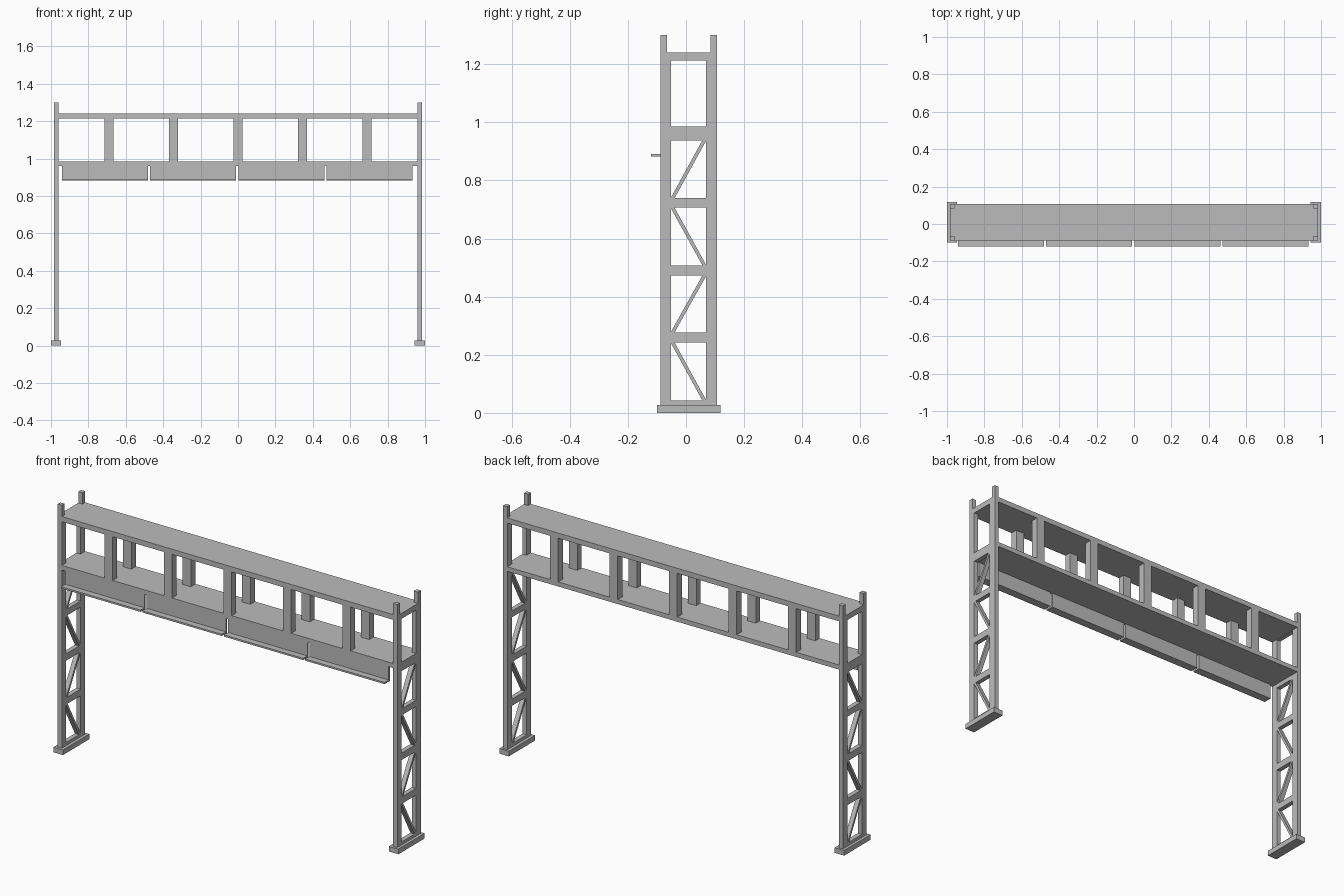
import bpy, math

cube = bpy.data.objects.get("Cube")
if cube:
    bpy.data.objects.remove(cube, do_unlink=True)

steel = bpy.data.materials.new("grey steel")
steel.use_nodes = True
GREY = (0.5, 0.5, 0.5, 1)
steel.diffuse_color = GREY
steel.node_tree.nodes["Principled BSDF"].inputs["Base Color"].default_value = GREY


def box(name, xs, ys, zs, tilt=0):
    """Box between the given x, y and z limits, tilted about x."""
    spans = (xs, ys, zs)
    bpy.ops.mesh.primitive_cube_add(size=1, location=[sum(s) / 2 for s in spans])
    obj = bpy.context.object
    obj.name = name
    obj.scale = [s[1] - s[0] for s in spans]
    obj.rotation_euler.x = tilt
    obj.data.materials.append(steel)
    return obj


FRONT, BACK = -0.087, 0.107        # outer faces of the frame
IN_F, IN_B = -0.051, 0.068         # inner faces of the posts
LEG_IN, LEG_OUT = 0.961, 0.985
DECK_TOP = 1.241
FOOT_TOP = 0.027
rungs = [(FOOT_TOP, 0.043), (0.242, 0.277), (0.472, 0.508), (0.706, 0.739),
         (0.938, 0.985), (1.212, DECK_TOP)]

# Lattice legs
for side, s in (("left", 1), ("right", -1)):
    xs = sorted((s * LEG_IN, s * LEG_OUT))
    box(f"{side}_foot", sorted((s * 0.945, s)), (-0.1, 0.118), (0, FOOT_TOP))
    for end, ys, tip in (("front", (FRONT, IN_F), (FRONT, -0.065)),
                         ("back", (IN_B, BACK), (0.084, BACK))):
        box(f"{side}_{end}_post", xs, ys, (FOOT_TOP, DECK_TOP))
        box(f"{side}_{end}_post_tip", xs, tip, (DECK_TOP, 1.3))
    for i, zs in enumerate(rungs):
        box(f"{side}_rung_{i + 1}", xs, (IN_F, IN_B), zs)

    # Zigzag braces between the rungs
    for i in range(4):
        low, high = rungs[i][1], rungs[i + 1][0]
        width, height = IN_B - IN_F, high - low
        mid_y, mid_z = (IN_F + IN_B) / 2, (low + high) / 2
        half = math.hypot(width, height) / 2
        lean = math.atan2(width - 0.01, height)
        box(f"{side}_brace_{i + 1}", xs, (mid_y - 0.006, mid_y + 0.006),
            (mid_z - half, mid_z + half), lean if i % 2 == 0 else -lean)

# Walkway deck and roof deck
box("lower_deck", (-LEG_IN, LEG_IN), (FRONT, BACK), (0.961, 0.985))
box("upper_deck", (-LEG_IN, LEG_IN), (FRONT, BACK), (1.214, DECK_TOP))

# Columns between the decks
for i in range(5):
    x = (i - 2) * 0.345
    for end, ys in (("front", (FRONT, IN_F)), ("back", (IN_B, BACK))):
        box(f"{end}_column_{i + 1}", (x - 0.024, x + 0.024), ys, (0.985, 1.214))

# Hanging panels with a forward lip
for i in range(4):
    x = -0.942 + i * 0.472
    xs = (x, x + 0.46)
    box(f"panel_{i + 1}", xs, (FRONT + 0.001, FRONT + 0.011), (0.882, 0.961))
    box(f"panel_lip_{i + 1}", xs, (-0.12, FRONT + 0.001), (0.882, 0.891))
